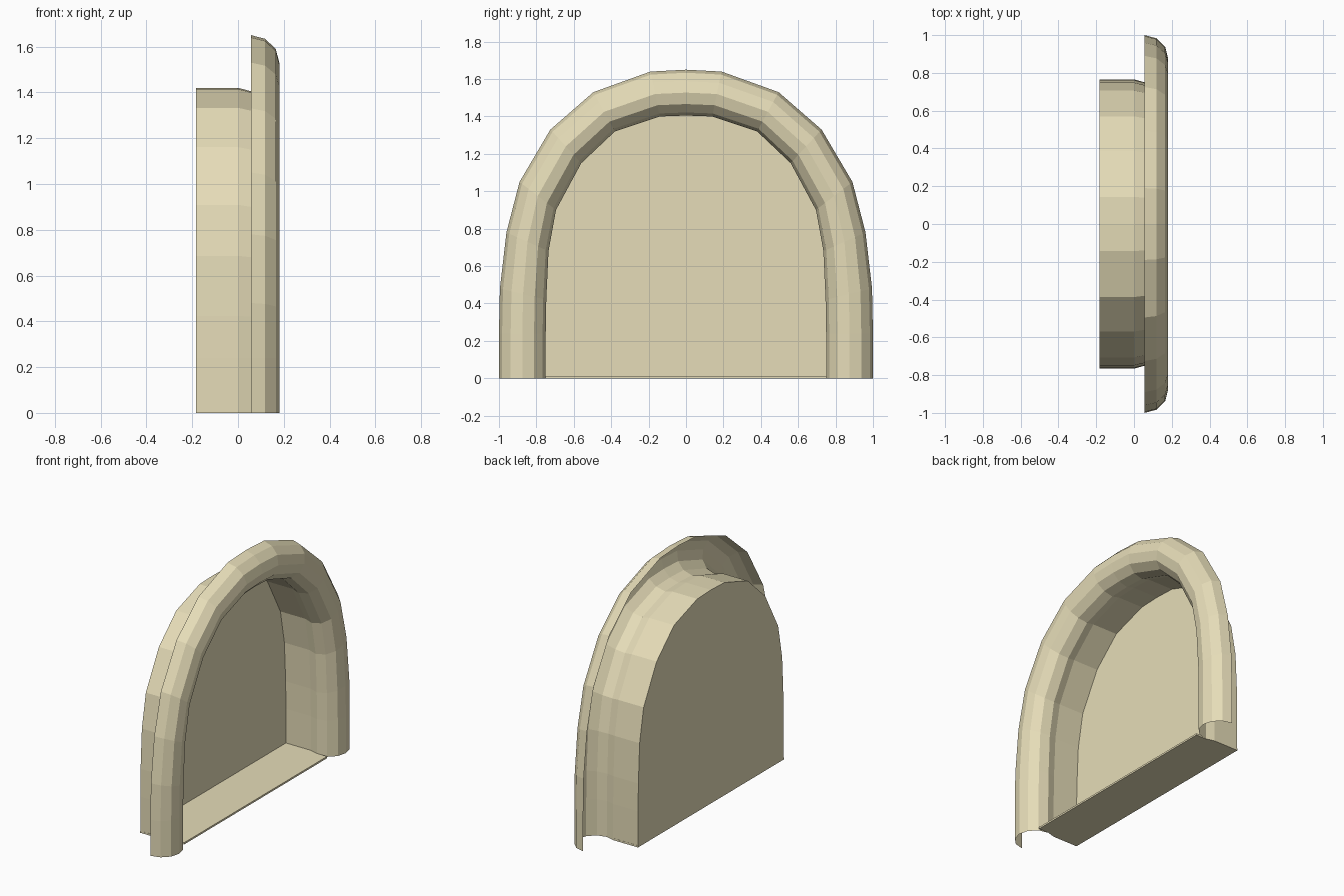
import bpy

if "Cube" in bpy.data.objects:
    bpy.data.objects.remove(bpy.data.objects["Cube"])

stone = bpy.data.materials.new("pale_stone")
stone.diffuse_color = (0.79, 0.72, 0.48, 1)
stone.use_nodes = True
stone.node_tree.nodes["Principled BSDF"].inputs["Base Color"].default_value = stone.diffuse_color


def add_mesh(name, verts, faces):
    me = bpy.data.meshes.new(name)
    me.from_pydata(verts, [], faces)
    me.update()
    me.materials.append(stone)
    ob = bpy.data.objects.new(name, me)
    bpy.context.collection.objects.link(ob)
    return ob


# Right half of the arch outline: inner (y, z) and matching outer (y, z)
half = [
    ((0.75, 0.0), (1.0, 0.0)),
    ((0.75, 0.24), (1.0, 0.24)),
    ((0.747, 0.42), (0.995, 0.48)),
    ((0.735, 0.68), (0.96, 0.78)),
    ((0.695, 0.90), (0.89, 1.05)),
    ((0.56, 1.15), (0.725, 1.33)),
    ((0.38, 1.32), (0.495, 1.53)),
    ((0.14, 1.40), (0.19, 1.64)),
]
apex = ((0.0, 1.405), (0.0, 1.65))
flip = [((-a[0], a[1]), (-b[0], b[1])) for a, b in half]
path = flip + [apex] + half[::-1]


def ring(x, t):
    """Arch outline at depth x, t = 0 on the inner edge and 1 on the outer."""
    return [(x, a[0] + (b[0] - a[0]) * t, a[1] + (b[1] - a[1]) * t)
            for a, b in path]


def sweep(name, profile):
    n = len(path)
    verts = [v for x, t in profile for v in ring(x, t)]
    faces = [(j * n + i, j * n + i + 1, (j + 1) * n + i + 1, (j + 1) * n + i)
             for j in range(len(profile) - 1) for i in range(n - 1)]
    return add_mesh(name, verts, faces)


BACK, LIP, FRONT = -0.183, 0.056, 0.181

# Recess wall joined to the half-round trim, an open shell
sweep("arch_wall_and_trim", [
    (BACK, 0.06), (0.0, 0.06), (LIP, 0.0),
    (0.119, 0.067), (0.165, 0.25), (FRONT, 0.5),
    (0.165, 0.75), (0.119, 0.933), (LIP, 1.0)])

# Flat back panel
back = ring(BACK, 0.06)
add_mesh("back_panel", back, [tuple(reversed(range(len(back))))])

# Thin floor slab, in a rear and a front section
side = [(BACK, 0.766), (0.0, 0.766), (LIP, 0.75), (0.13, 0.75)]
sv = [(x, s * y, z) for x, y in side for s, z in
      ((-1, 0), (1, 0), (1, 0.012), (-1, 0.012))]
sf = [(4 * k + e, 4 * k + (e + 1) % 4, 4 * k + 4 + (e + 1) % 4, 4 * k + 4 + e)
      for k in range(3) for e in range(4)]
sf = [tuple(reversed(f)) for f in sf] + [(3, 2, 1, 0), (12, 13, 14, 15)]
add_mesh("floor_slab", sv, sf)
